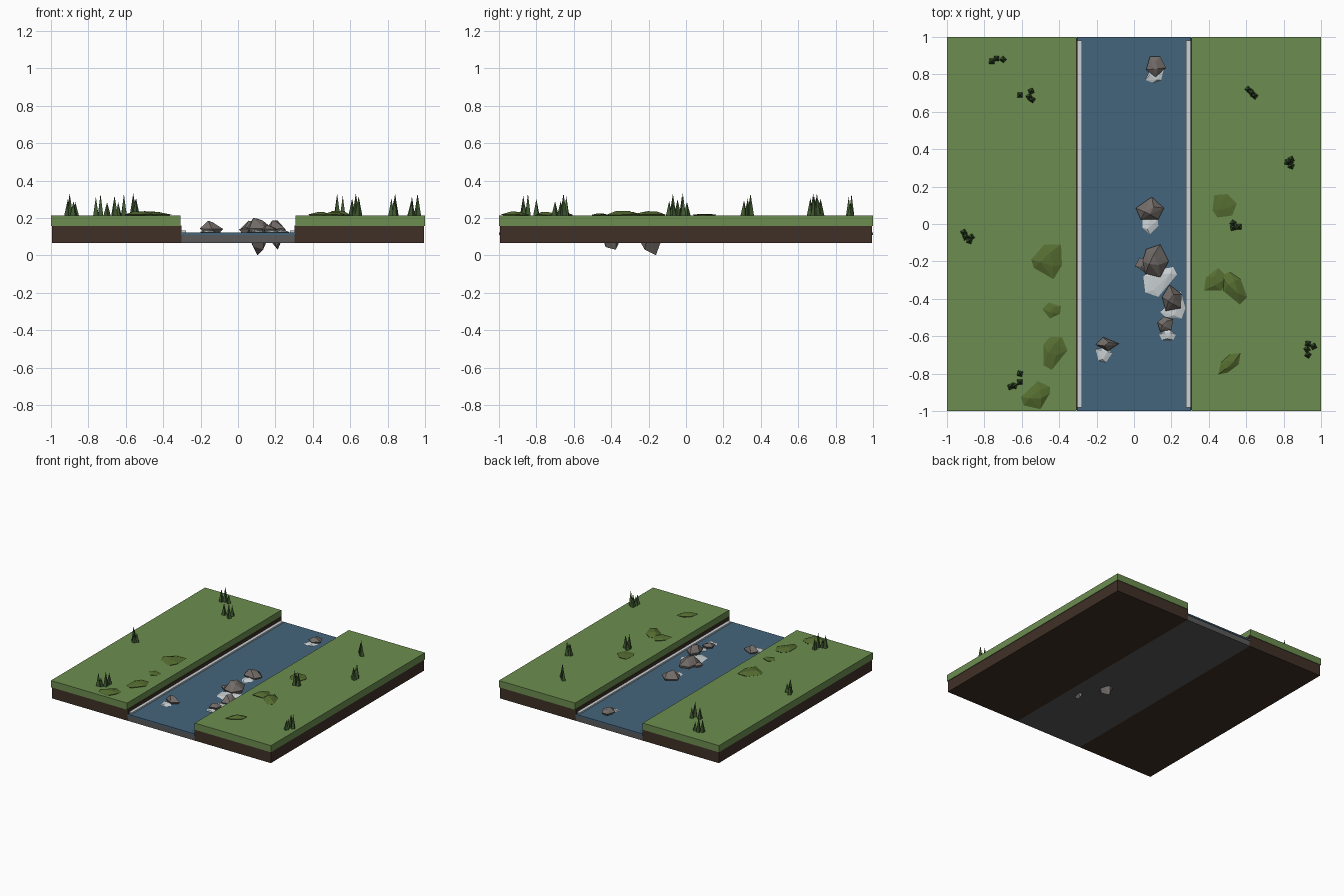
import bpy, bmesh, math, random
from mathutils import Vector

random.seed(4)

def mat(name, r, g, b):
    m = bpy.data.materials.new(name)
    m.diffuse_color = (r, g, b, 1)
    return m

GRASS = mat("grass", 0.15, 0.27, 0.08)
DIRT = mat("dirt", 0.05, 0.03, 0.02)
WATER = mat("water", 0.06, 0.13, 0.2)
BED = mat("bed", 0.1, 0.1, 0.1)
STONE = mat("stone", 0.17, 0.15, 0.14)
FOAM = mat("foam", 0.6, 0.65, 0.67)
BUSH = mat("bush", 0.09, 0.15, 0.03)
BLADE = mat("blade", 0.05, 0.1, 0.03)

def finish(bm, name, material):
    bmesh.ops.recalc_face_normals(bm, faces=bm.faces)
    me = bpy.data.meshes.new(name)
    bm.to_mesh(me)
    bm.free()
    me.materials.append(material)
    ob = bpy.data.objects.new(name, me)
    bpy.context.collection.objects.link(ob)
    return ob

def box(name, x0, x1, y, z0, z1, material):
    bm = bmesh.new()
    bmesh.ops.create_cube(bm, size=1)
    for v in bm.verts:
        v.co = ((x0 + x1) / 2 + v.co.x * (x1 - x0), v.co.y * 2 * y,
                (z0 + z1) / 2 + v.co.z * (z1 - z0))
    return finish(bm, name, material)

def lump(name, outline, z0, zm, z1, material, top=0.45, bottom=0.5):
    """Faceted hull: widest outline at zm, shrunken rings above and below."""
    pts = [Vector(p) for p in outline]
    c = sum(pts, Vector((0, 0))) / len(pts)
    bm = bmesh.new()
    for i, p in enumerate(pts):
        bm.verts.new((p.x, p.y, zm + random.uniform(-.1, .1) * (z1 - zm)))
        mid = (p + pts[i - 1]) / 2
        if i % 2 == 0:
            q = c + (mid - c) * top
            f = 1 if i == 0 else random.uniform(0.75, 1)
            bm.verts.new((q.x, q.y, zm + (z1 - zm) * f))
            q = c + (mid - c) * bottom
            f = 1 if i == 2 else random.uniform(0.6, 0.9)
            bm.verts.new((q.x, q.y, zm + (z0 - zm) * f))
    bmesh.ops.convex_hull(bm, input=bm.verts)
    return finish(bm, name, material)

# Banks: dirt with turf on top, and shoreline foam strips
for side, s in (("left", -1), ("right", 1)):
    a, b = sorted((s * 0.302, s * 0.995))
    box("dirt_bank_" + side, a, b, 0.995, 0.065, 0.16, DIRT)
    a, b = sorted((s * 0.307, s * 1.0))
    box("turf_" + side, a, b, 1.0, 0.157, 0.212, GRASS)
    a, b = sorted((s * 0.277, s * 0.302))
    box("shore_foam_" + side, a, b, 0.98, 0.115, 0.134, FOAM)

# River
box("river_bed", -0.31, 0.31, 0.995, 0.065, 0.113, BED)
box("water", -0.305, 0.305, 1.0, 0.11, 0.122, WATER)

# River rocks: bottom, top, outline
rocks = [
    (.08, .165, [(.065, .825), (.085, .895), (.14, .895), (.17, .835), (.115, .785)]),
    (.07, .185, [(.01, .085), (.095, .145), (.16, .085), (.13, .025), (.035, .025)]),
    (.0, .20, [(.045, -.2), (.065, -.135), (.14, -.11), (.185, -.2), (.14, -.285), (.06, -.265)]),
    (.03, .187, [(.15, -.39), (.19, -.325), (.255, -.375), (.25, -.45), (.17, -.465)]),
    (.08, .16, [(.125, -.525), (.16, -.495), (.21, -.51), (.2, -.565), (.14, -.575)]),
    (.075, .185, [(-.205, -.645), (-.165, -.605), (-.08, -.64), (-.14, -.68)]),
    (.08, .15, [(.005, -.225), (.03, -.18), (.08, -.19), (.06, -.26)]),
]
for i, (z0, z1, o) in enumerate(rocks):
    lump(f"river_rock_{i}", o, z0, 0.14, z1, STONE)

# Foam wakes beside the rocks
wakes = [
    [(.06, .77), (.1, .755), (.145, .77), (.16, .83), (.09, .83)],
    [(.045, .04), (.045, -.02), (.085, -.055), (.13, -.01), (.125, .04)],
    [(.05, -.28), (.06, -.365), (.13, -.39), (.23, -.27), (.21, -.23), (.1, -.25)],
    [(.14, -.47), (.17, -.5), (.255, -.505), (.275, -.45), (.25, -.36)],
    [(.135, -.59), (.15, -.62), (.21, -.62), (.225, -.59), (.18, -.56)],
    [(-.205, -.67), (-.19, -.73), (-.15, -.74), (-.115, -.69), (-.15, -.66)],
]
for i, o in enumerate(wakes):
    lump(f"wake_{i}", o, 0.112, 0.125, 0.135, FOAM, top=0.7)

# Low leafy mounds: top, outline
mounds = [
    (.236, [(-.55, -.19), (-.48, -.11), (-.39, -.11), (-.385, -.22), (-.43, -.295), (-.535, -.235)]),
    (.225, [(-.49, -.455), (-.455, -.42), (-.39, -.44), (-.395, -.48), (-.45, -.505)]),
    (.232, [(-.485, -.645), (-.45, -.605), (-.385, -.605), (-.355, -.675), (-.44, -.78), (-.485, -.755)]),
    (.235, [(-.605, -.925), (-.515, -.84), (-.45, -.87), (-.45, -.905), (-.5, -.99), (-.59, -.97)]),
    (.222, [(.42, .075), (.43, .155), (.5, .16), (.55, .11), (.525, .045), (.445, .035)]),
    (.232, [(.375, -.355), (.385, -.285), (.45, -.235), (.5, -.285), (.47, -.355)]),
    (.238, [(.47, -.275), (.51, -.255), (.57, -.295), (.605, -.39), (.565, -.43), (.48, -.36)]),
    (.232, [(.45, -.805), (.465, -.74), (.515, -.695), (.57, -.69), (.56, -.75), (.5, -.795)]),
]
for i, (z1, o) in enumerate(mounds):
    lump(f"leafy_mound_{i}", o, 0.195, 0.217, z1, BUSH, top=0.5, bottom=0.8)

# Grass tufts: clusters of four-sided spikes
tufts = [
    [(-.76, .87), (-.735, .885), (-.70, .88)],
    [(-.61, .69), (-.56, .68), (-.545, .665), (-.55, .71)],
    [(.61, .72), (.63, .70), (.645, .685)],
    [(.82, .33), (.84, .345), (.84, .31), (.835, .33)],
    [(.53, .005), (.53, -.02), (.56, -.015)],
    [(-.91, -.045), (-.9, -.07), (-.87, -.07), (-.88, -.09)],
    [(.93, -.64), (.96, -.655), (.925, -.67), (.93, -.70)],
    [(-.61, -.80), (-.61, -.845), (-.66, -.87), (-.64, -.865)],
]
for i, cluster in enumerate(tufts):
    bm = bmesh.new()
    for j, (x, y) in enumerate(cluster):
        h = 0.118 if j == 1 else random.uniform(0.07, 0.11)
        turn = random.uniform(0, math.pi / 2)
        ring = [bm.verts.new((x + 0.02 * math.cos(turn + k * math.pi / 2),
                              y + 0.02 * math.sin(turn + k * math.pi / 2), 0.211))
                for k in range(4)]
        tip = bm.verts.new((x, y, 0.212 + h))
        bm.faces.new(ring)
        for k in range(4):
            bm.faces.new((ring[k - 1], ring[k], tip))
    finish(bm, f"grass_tuft_{i}", BLADE)
